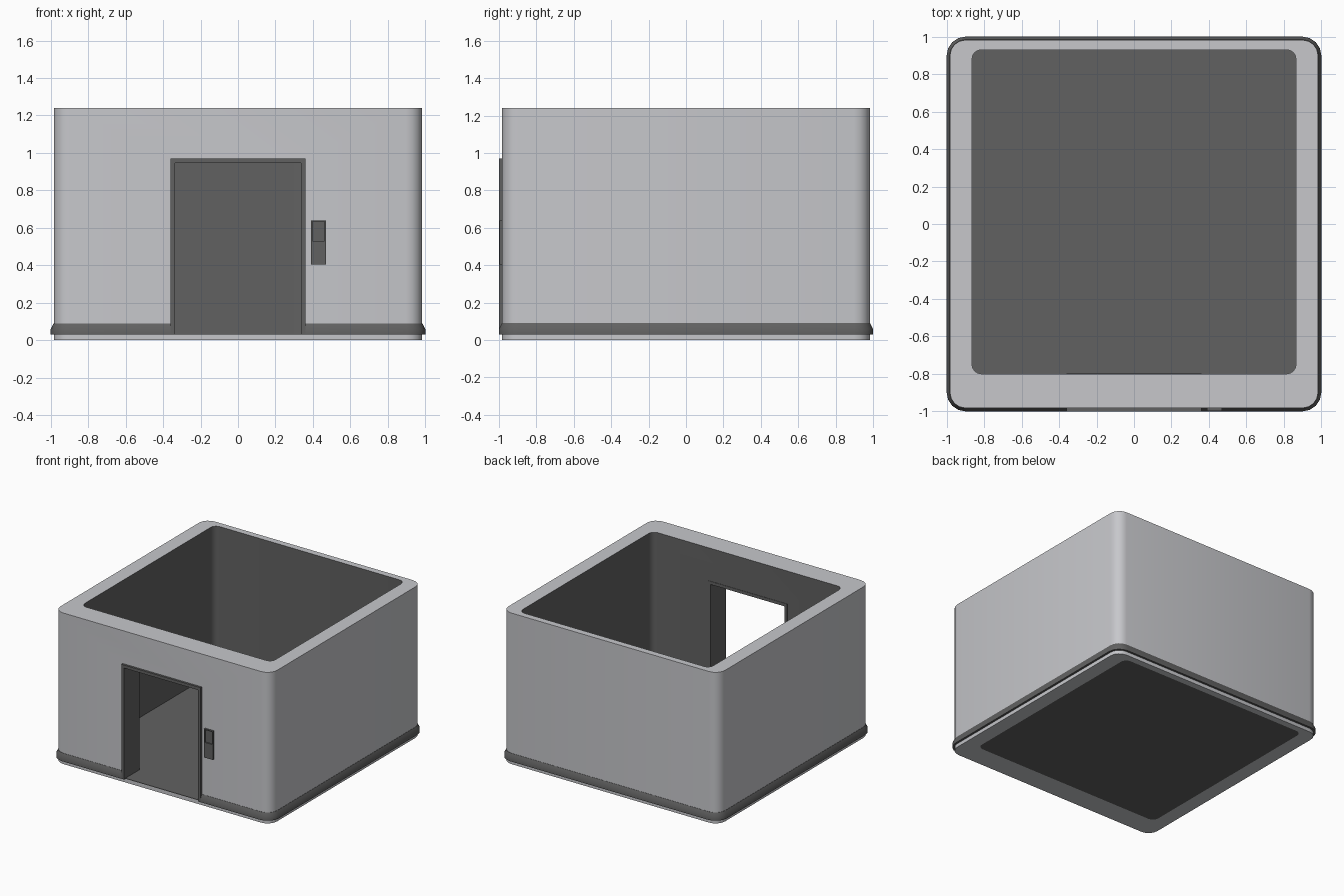
import bpy, bmesh
from math import pi, sin, cos

cube = bpy.data.objects.get("Cube")
if cube:
    bpy.data.objects.remove(cube, do_unlink=True)


def material(name, colour):
    m = bpy.data.materials.new(name)
    m.use_nodes = True
    m.diffuse_color = (*colour, 1)
    m.node_tree.nodes["Principled BSDF"].inputs["Base Color"].default_value = (*colour, 1)
    return m


LIGHT = material("light grey", (0.57, 0.575, 0.6))
DARK = material("dark grey", (0.12, 0.12, 0.12))


def finish(name, bm, mats):
    bmesh.ops.recalc_face_normals(bm, faces=bm.faces)
    me = bpy.data.meshes.new(name)
    bm.to_mesh(me)
    bm.free()
    for m in mats:
        me.materials.append(m)
    ob = bpy.data.objects.new(name, me)
    bpy.context.collection.objects.link(ob)
    return ob


def rounded_loop(bm, hx, y0, y1, r, z, steps=4):
    """Rounded rectangle of vertices at height z."""
    corners = [(hx - r, y1 - r), (r - hx, y1 - r), (r - hx, y0 + r), (hx - r, y0 + r)]
    verts = []
    for i, (cx, cy) in enumerate(corners):
        for k in range(steps + 1):
            a = (i + k / steps) * pi / 2
            verts.append(bm.verts.new((cx + r * cos(a), cy + r * sin(a), z)))
    return verts


def bridge(bm, a, b, index=0):
    for i in range(len(a)):
        j = (i + 1) % len(a)
        bm.faces.new((a[i], a[j], b[j], b[i])).material_index = index


def closed_ring(name, sections, mats, indices):
    """Loft rounded rectangles and close the last one back to the first."""
    bm = bmesh.new()
    loops = [rounded_loop(bm, *s) for s in sections]
    for i, loop in enumerate(loops):
        bridge(bm, loop, loops[(i + 1) % len(loops)], indices[i])
    return finish(name, bm, mats)


def box(name, x, y, z, mat):
    bm = bmesh.new()
    bmesh.ops.create_cube(bm, size=1)
    for v in bm.verts:
        v.co = [s[0] if c < 0 else s[1] for c, s in zip(v.co, (x, y, z))]
    return finish(name, bm, [mat])


def cut(ob, cutter):
    mod = ob.modifiers.new("doorway", 'BOOLEAN')
    mod.operation, mod.solver, mod.object = 'DIFFERENCE', 'EXACT', cutter
    bpy.context.view_layer.objects.active = ob
    bpy.ops.object.modifier_apply(modifier=mod.name)


def smooth(ob):
    bpy.ops.object.select_all(action='DESELECT')
    ob.select_set(True)
    bpy.context.view_layer.objects.active = ob
    bpy.ops.object.shade_smooth_by_angle(angle=0.55)


OUT, HEIGHT, BASE = 0.983, 1.24, 0.03
ROOM = (0.865, -0.8, 0.93, 0.05)

# Walls: light outside and rim, dark lining inside
outer = (OUT, -OUT, OUT, 0.085)
walls = closed_ring("walls", [(*outer, 0), (*outer, HEIGHT), (*ROOM, HEIGHT), (*ROOM, 0)],
                    [LIGHT, DARK], [0, 0, 1, 0])

# Skirting with a sloped top edge
skirt = [(1.0, 0.1, BASE), (1.0, 0.1, 0.06), (0.985, 0.087, 0.09), (0.96, 0.07, 0.09), (0.96, 0.07, BASE)]
skirting = closed_ring("skirting", [(h, -h, h, r, z) for h, r, z in skirt], [DARK], [0] * 5)

# Doorway through the front wall
cutter = box("doorway_cutter", (-0.36, 0.36), (-1.2, -0.7), (BASE, 0.97), DARK)
for ob in (walls, skirting):
    cut(ob, cutter)
    smooth(ob)
bpy.data.objects.remove(cutter, do_unlink=True)

# Floor slab
bm = bmesh.new()
low, high = rounded_loop(bm, *ROOM, 0), rounded_loop(bm, *ROOM, BASE)
bridge(bm, low, high)
bm.faces.new(low)
bm.faces.new(high)
finish("floor", bm, [DARK])

# Door frame lining the full wall depth, with threshold
bm = bmesh.new()
path = [(-0.36, BASE), (-0.36, 0.97), (0.36, 0.97), (0.36, BASE),
        (0.335, BASE), (0.335, 0.945), (-0.335, 0.945), (-0.335, BASE)]
front, back = [[bm.verts.new((x, y, z)) for x, z in path] for y in (-1.0, -0.797)]
bridge(bm, front, back)
bm.faces.new(front)
bm.faces.new(back)
finish("door_frame", bm, [DARK])
box("threshold", (-0.335, 0.335), (-OUT, -0.8), (BASE, BASE + 0.004), DARK)

# Wall control panel: recessed screen above a plain lower half
panel = box("control_panel", (0.39, 0.47), (-0.998, -0.97), (0.405, 0.64), DARK)
recess = box("screen_cutter", (0.397, 0.463), (-1.1, -0.988), (0.53, 0.633), DARK)
cut(panel, recess)
bpy.data.objects.remove(recess, do_unlink=True)
